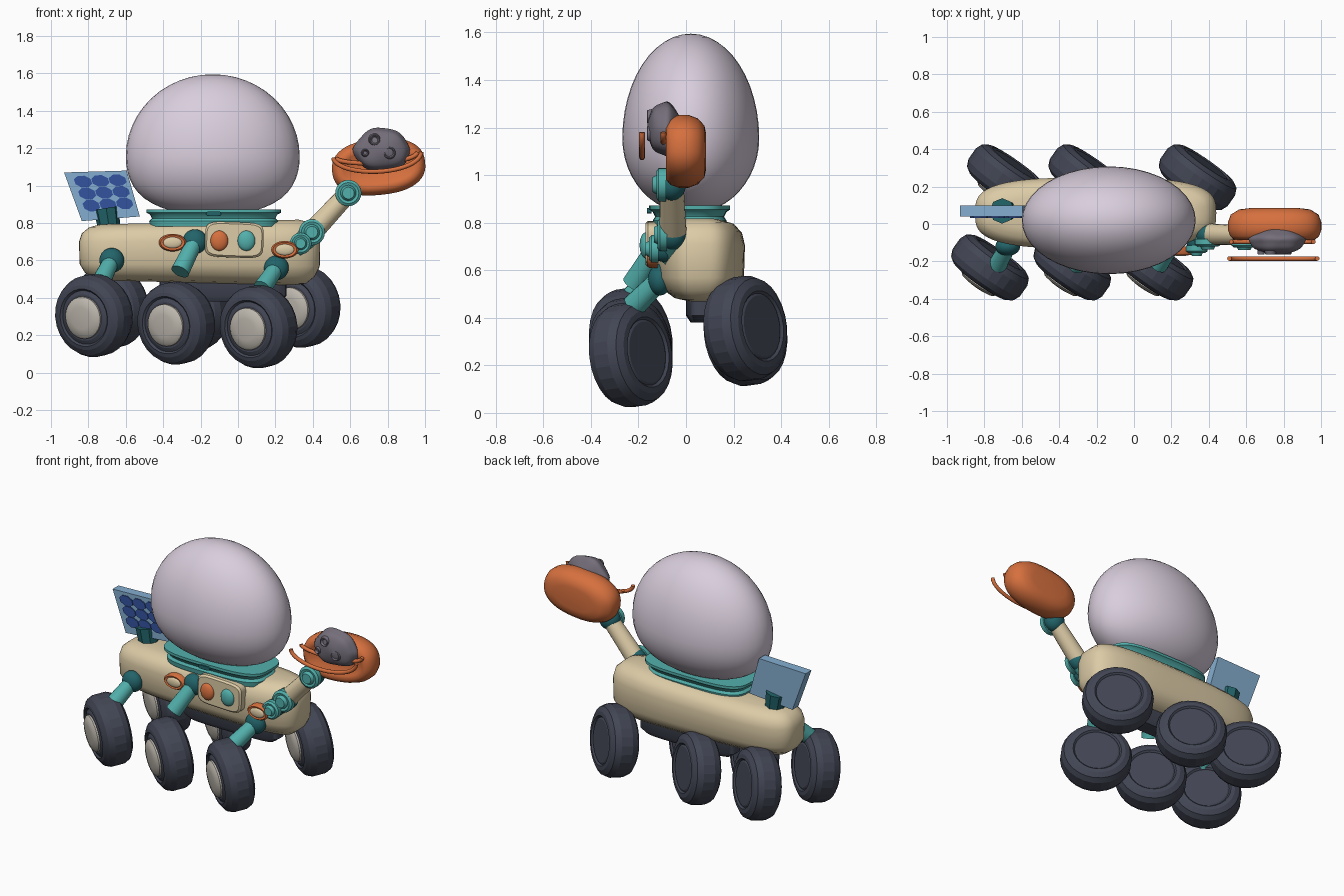
import bpy, bmesh, math
from mathutils import Vector, Matrix

cube = bpy.data.objects.get("Cube")
if cube:
    bpy.data.objects.remove(cube, do_unlink=True)


def material(name, *rgb):
    lin = [((c / 255 + 0.055) / 1.055) ** 2.4 for c in rgb] + [1]
    m = bpy.data.materials.new(name)
    m.use_nodes = True
    m.diffuse_color = lin
    m.node_tree.nodes["Principled BSDF"].inputs["Base Color"].default_value = lin
    return m


LILAC = material("pale lilac", 217, 206, 221)
SAND = material("sand", 220, 203, 166)
ORANGE = material("orange", 214, 112, 62)
TEAL = material("teal", 82, 176, 172)
DEEP = material("deep teal", 34, 100, 106)
TYRE = material("tyre slate", 66, 70, 84)
HUB = material("hub grey", 190, 184, 174)
SKY = material("panel blue", 132, 174, 208)
CELL = material("cell blue", 52, 84, 160)
ROCK = material("rock grey", 116, 110, 122)


def add_object(name, data):
    ob = bpy.data.objects.new(name, data)
    bpy.context.collection.objects.link(ob)
    bpy.ops.object.select_all(action='DESELECT')
    ob.select_set(True)
    bpy.context.view_layer.objects.active = ob


def finish(name, bm, mat, angle=40):
    bmesh.ops.recalc_face_normals(bm, faces=bm.faces)
    me = bpy.data.meshes.new(name)
    bm.to_mesh(me)
    bm.free()
    me.materials.append(mat)
    add_object(name, me)
    bpy.ops.object.shade_smooth_by_angle(angle=math.radians(angle))


def skin(name, loops, mat, angle):
    """Bridge loops of points and cap both ends."""
    bm = bmesh.new()
    loops = [[bm.verts.new(p) for p in loop] for loop in loops]
    for a, b in zip(loops, loops[1:]):
        for i in range(len(a)):
            j = (i + 1) % len(a)
            bm.faces.new((a[i], a[j], b[j], b[i]))
    bm.faces.new(loops[0])
    bm.faces.new(loops[-1])
    finish(name, bm, mat, angle)


def loft(name, rings, mat, matrix=Matrix(), power=2, segs=32, angle=40, warp=None):
    """Stack of superellipse rings (height, x radius, y radius)."""
    loops = []
    for h, rx, ry in rings:
        loop = []
        for i in range(segs):
            a = math.tau * i / segs
            c, s = math.cos(a), math.sin(a)
            p = Vector((math.copysign(abs(c) ** (2 / power), c) * rx,
                        math.copysign(abs(s) ** (2 / power), s) * ry, h))
            loop.append(matrix @ (warp(p) if warp else p))
        loops.append(loop)
    skin(name, loops, mat, angle)


def aim(origin, axis):
    return Matrix.Translation(origin) @ Vector(axis).to_track_quat('Z', 'Y').to_matrix().to_4x4()


def tube(name, p, q, r1, r2, mat, segs=20):
    d = Vector(q) - Vector(p)
    loft(name, [(0, r1, r1), (d.length, r2, r2)], mat, aim(p, d), segs=segs)


def ball(name, loc, radii, mat, shape=None):
    bm = bmesh.new()
    bmesh.ops.create_uvsphere(bm, u_segments=40, v_segments=24, radius=1)
    for v in bm.verts:
        p = shape(v.co) if shape else v.co
        v.co = Vector(loc) + Vector([a * b for a, b in zip(p, radii)])
    finish(name, bm, mat, 60)


def facing(x, y, z, tilt=0):
    """Local x/y becomes the x/z plane, local z points to the front."""
    return (Matrix.Translation((x, y, z)) @ Matrix.Rotation(math.radians(-tilt), 4, 'Y')
            @ Matrix.Rotation(math.radians(90), 4, 'X'))


# Hull, slightly taller toward the arm end
def hull_warp(p):
    return Vector((p.x, p.y, p.z * (1 + 0.15 * p.x)))


hull = [(-.165, .50, .06), (-.155, .57, .11), (-.12, .615, .16), (-.07, .642, .186),
        (.06, .645, .19), (.11, .63, .178), (.145, .59, .145), (.16, .53, .09)]
loft("hull", hull, SAND, Matrix.Translation((-.205, .058, .645)), 3.2, 64, 50, hull_warp)
loft("underframe", [(.38, .3, .05), (.41, .34, .07), (.52, .34, .07)], TYRE,
     Matrix.Translation((-.08, .07, 0)), 4)


# Dome with its collar
def egg(p):
    if p.z > 0:
        return p
    wide = 1 + .22 * p.z * p.z
    return Vector((p.x * wide, p.y, p.z * .72))


ball("dome", (-.135, .02, 1.155), (.465, .288, .44), LILAC, egg)
loft("collar", [(.78, .34, .15), (.81, .345, .155), (.825, .33, .145), (.845, .34, .155),
                (.855, .36, .17), (.872, .36, .17)], TEAL, Matrix.Translation((-.13, .015, 0)), 3.5, 48)
loft("collar_latch", [(0, .04, .012), (.02, .04, .012)], DEEP, facing(-.13, -.145, .85), 4)

# Wheels
tyre_profile = [(-.085, .13), (-.08, .14), (-.09, .15), (-.088, .175), (-.07, .205), (-.035, .22),
                (.035, .22), (.07, .205), (.09, .175), (.095, .155), (.085, .145), (.095, .125)]
hub_profile = [(.08, .115), (.105, .113), (.118, .098), (.125, .06)]
AXLE = (-.57, -.81, -.12)
front = [(-.77, -.232, .305), (-.33, -.232, .265), (.11, -.232, .245)]
rear = [(-.685, .25, .35), (-.25, .25, .335), (.34, .25, .355)]
for side, spots in (("front", front), ("rear", rear)):
    for i, c in enumerate(spots):
        m = aim(c, AXLE)
        loft(f"{side}_tyre_{i + 1}", [(h, r, r) for h, r in tyre_profile], TYRE, m, segs=26, angle=13)
        loft(f"{side}_hub_{i + 1}", [(h, r, r) for h, r in hub_profile], HUB, m)

# Legs
hips = [(-.675, -.12, .60), (-.23, -.12, .70), (.205, -.11, .56)]
feet = [(-.73, -.22, .49), (-.31, -.22, .54), (.13, -.22, .45)]
for i, (hip, foot) in enumerate(zip(hips, feet)):
    ball(f"hip_joint_{i + 1}", hip, (.066, .05, .066), DEEP)
    tube(f"leg_{i + 1}", hip, foot, .043, .05, TEAL)

# Control panel, buttons and ring ports
slab = [(0, .157, .095), (.045, .157, .095), (.056, .147, .085)]
loft("control_panel", slab, SAND, facing(-.02, -.115, .71, -2), 5, 40)
for name, x, mat in (("orange_button", -.1, ORANGE), ("teal_button", .045, TEAL)):
    ball(name, (x, -.17, .705), (.047, .025, .054), mat)
for i, (x, z) in enumerate(((-.35, .695), (.25, .657))):
    ring = [(0, .073, .047), (.035, .073, .047), (.045, .064, .04), (.04, .05, .03)]
    loft(f"port_ring_{i + 1}", ring, ORANGE, facing(x, -.12, z))
    ball(f"port_cap_{i + 1}", (x, -.16, z), (.05, .012, .03), SAND)

# Solar panel: skewed slab with a grid of cells
corners = [Vector(c) for c in ((-.93, 0, 1.07), (-.595, 0, 1.08), (-.525, 0, .835), (-.835, 0, .81))]


def on_panel(u, v, y):
    a, b, c, d = corners
    p = a.lerp(b, u).lerp(d.lerp(c, u), v)
    return Vector((p.x, y, p.z))


def plate(name, outline, y0, y1, mat):
    skin(name, [[on_panel(u, v, y) for u, v in outline] for y in (y0, y1)], mat, 20)


plate("solar_panel", [(0, 0), (1, 0), (1, 1), (0, 1)], .04, .1, SKY)
for i in range(3):
    for j in range(3):
        u, v = .25 + .28 * i, .2 + .25 * j
        shape = [(u + .145 * math.cos((k + .5) * math.pi / 4), v + .13 * math.sin((k + .5) * math.pi / 4))
                 for k in range(8)]
        plate(f"solar_cell_{i + 1}_{j + 1}", shape, .033, .042, CELL)
tube("panel_post", (-.685, .07, .75), (-.705, .07, .88), .058, .068, DEEP, 8)

# Arm with disc joints
shoulder, elbow, wrist = (.335, -.09, .69), (.395, -.055, .75), (.59, -.06, .96)
tube("forearm", elbow, wrist, .058, .05, SAND)
tube("upper_arm", (.3, -.05, .66), elbow, .06, .06, TEAL)
for name, p, r in (("shoulder", shoulder, .058), ("elbow", elbow, .07), ("wrist", wrist, .07)):
    x, y, z = p
    ball(name + "_core", p, (r * .95, .06, r * .95), DEEP)
    cap = [(0, r, r), (.03, r, r), (.04, r * .8, r * .8), (.036, r * .6, r * .6), (.055, r * .45, r * .45)]
    loft(name + "_disc", cap, TEAL, facing(x, y - .025, z), segs=24)

# Scoop bowl and its rim bands
bowl = [(-.085, .13, .07), (-.078, .19, .105), (-.05, .235, .135), (-.01, .25, .15),
        (.03, .25, .15), (.065, .238, .138), (.085, .215, .115), (.08, .19, .09), (.06, .15, .06)]
loft("scoop", bowl, ORANGE, facing(.752, 0, 1.1, 6), 2.4, 48, 60)


def band(name, y, x0, x1, z0, z1, bulge):
    cu = bpy.data.curves.new(name, 'CURVE')
    cu.dimensions = '3D'
    cu.bevel_depth = .012
    cu.use_fill_caps = True
    sp = cu.splines.new('POLY')
    sp.points.add(24)
    for i, pt in enumerate(sp.points):
        t = i / 24
        x = (x0 + x1) / 2 - (x1 - x0) / 2 * math.cos(math.pi * t)
        pt.co = (x, y, z0 + (z1 - z0) * t + bulge * math.sin(math.pi * t), 1)
    cu.materials.append(ORANGE)
    add_object(name, cu)
    bpy.ops.object.convert(target='MESH')


band("scoop_front_rim", -.185, .51, .98, 1.15, 1.18, -.09)
band("scoop_inner_rim", -.095, .52, .96, 1.15, 1.18, -.045)


# Rock load with craters
def lumpy(p):
    lump = 1 + .05 * math.sin(5 * p.x + 1) * math.cos(4 * p.z) + .03 * math.sin(7 * p.y)
    taper = 1 - .22 * max(p.z, 0)
    return Vector((p.x * taper * lump, p.y * lump, p.z * lump))


ball("rock", (.77, -.09, 1.195), (.15, .072, .115), ROCK, lumpy)
for i, (x, z, r) in enumerate(((.73, 1.245, .028), (.81, 1.175, .03), (.68, 1.175, .018))):
    crater = [(0, r * 1.2, r * 1.2), (.02, r, r), (.022, r * .85, r * .85), (.008, r * .5, r * .5)]
    loft(f"crater_{i + 1}", crater, ROCK, facing(x, -.142, z), segs=20)
